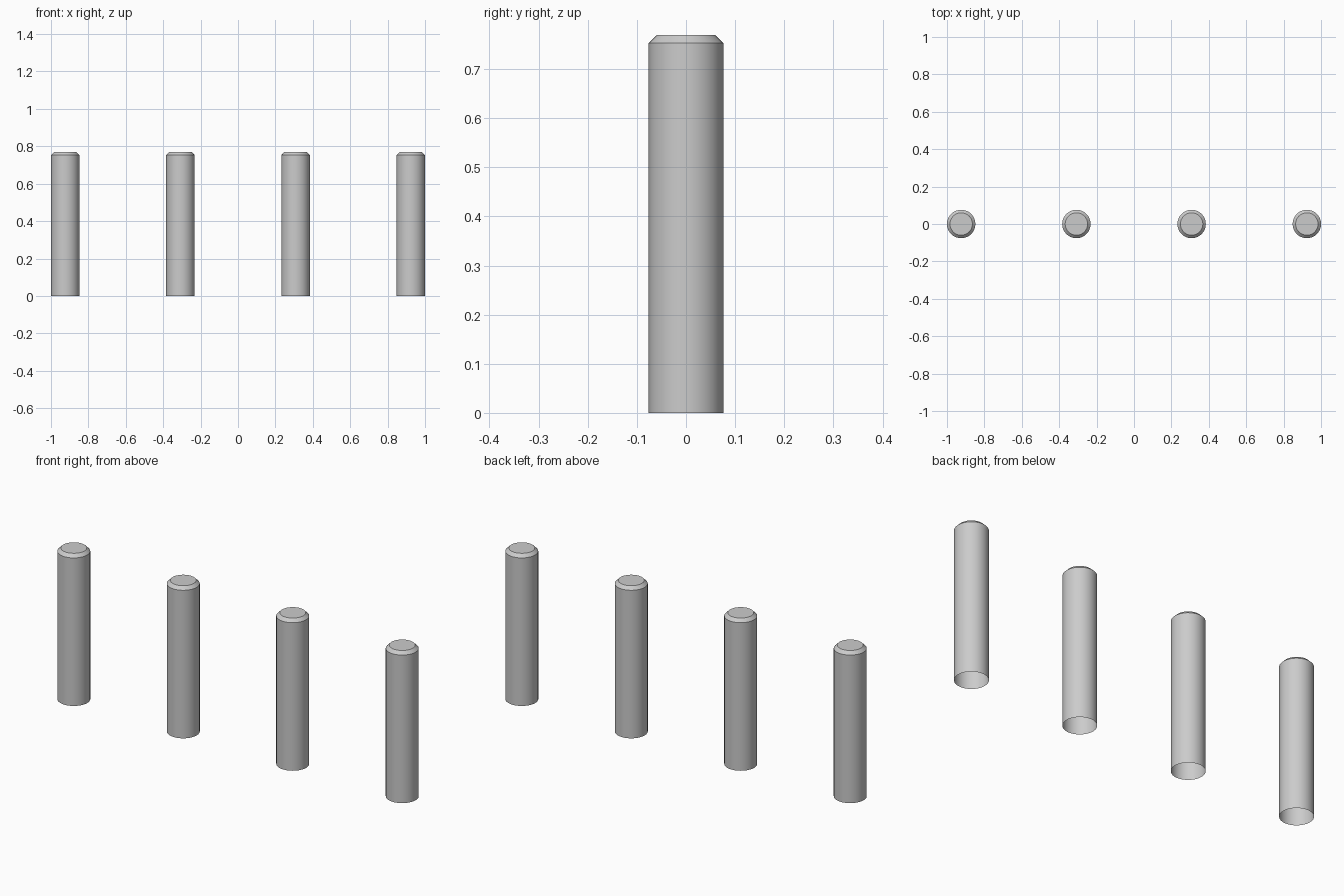
import bpy, bmesh, math

if "Cube" in bpy.data.objects:
    bpy.data.objects.remove(bpy.data.objects["Cube"])

SIDES = 32
# (radius, height) rings: base, shoulder, chamfered top edge
PROFILE = [(0.076, 0.0), (0.076, 0.753), (0.06, 0.769)]


def make_post(name, x):
    bm = bmesh.new()
    rings = []
    for r, z in PROFILE:
        rings.append([bm.verts.new((r * math.cos(2 * math.pi * i / SIDES),
                                    r * math.sin(2 * math.pi * i / SIDES), z))
                      for i in range(SIDES)])
    # wall and chamfer
    for a, b in zip(rings, rings[1:]):
        for i in range(SIDES):
            j = (i + 1) % SIDES
            bm.faces.new((a[i], a[j], b[j], b[i]))
    # flat top; the underside stays open
    bm.faces.new(rings[-1])
    mesh = bpy.data.meshes.new(name)
    bm.to_mesh(mesh)
    bm.free()
    obj = bpy.data.objects.new(name, mesh)
    obj.location.x = x
    bpy.context.collection.objects.link(obj)
    bpy.ops.object.select_all(action='DESELECT')
    obj.select_set(True)
    bpy.context.view_layer.objects.active = obj
    bpy.ops.object.shade_smooth_by_angle(angle=math.radians(30))


# row of four evenly spaced bollards
for n in range(4):
    make_post(f"bollard_{n + 1}", -0.924 + n * 0.616)
